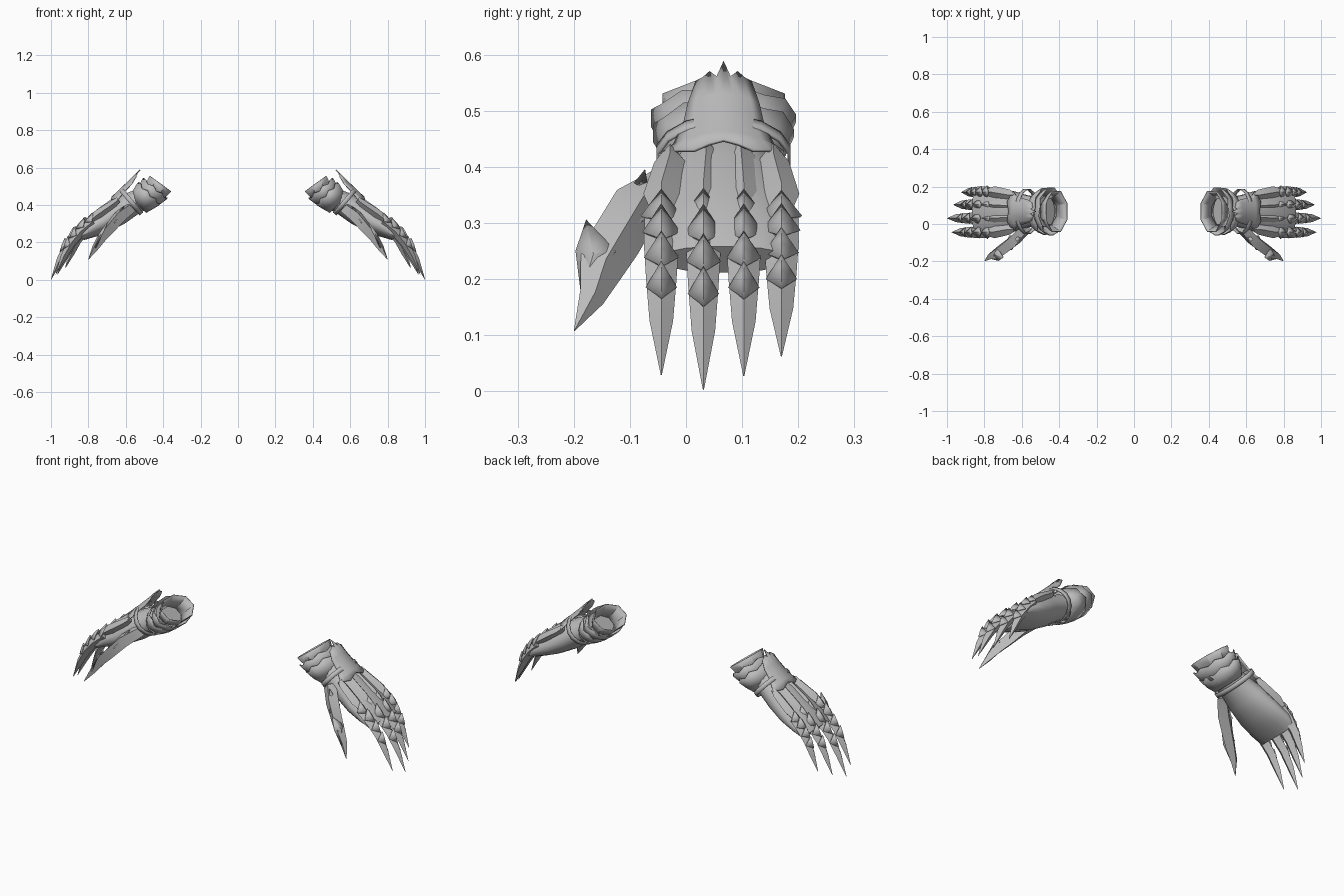
import bpy, math
from mathutils import Vector as V

if "Cube" in bpy.data.objects:
    bpy.data.objects.remove(bpy.data.objects["Cube"])

steel = bpy.data.materials.new("grey steel")
steel.diffuse_color = (0.5, 0.5, 0.5, 1)
steel.use_nodes = True
steel.node_tree.nodes["Principled BSDF"].inputs["Base Color"].default_value = steel.diffuse_color
CY = 0.067                      # middle of the hand across y


def make(name, verts, faces, thick=0, angle=30):
    """Mesh object, mirrored into the second gauntlet."""
    me = bpy.data.meshes.new(name)
    me.from_pydata([tuple(v) for v in verts], [], faces)
    me.materials.append(steel)
    ob = bpy.data.objects.new(name, me)
    bpy.context.collection.objects.link(ob)
    bpy.ops.object.select_all(action='DESELECT')
    bpy.context.view_layer.objects.active = ob
    ob.select_set(True)
    bpy.ops.object.mode_set(mode='EDIT')
    bpy.ops.mesh.select_all(action='SELECT')
    bpy.ops.mesh.normals_make_consistent(inside=False)
    bpy.ops.object.mode_set(mode='OBJECT')
    bpy.ops.object.shade_smooth_by_angle(angle=math.radians(angle))
    if thick:
        ob.modifiers.new("thickness", 'SOLIDIFY').thickness = thick
    ob.modifiers.new("other_hand", 'MIRROR')
    return ob


def loft(name, rings, closed=True, caps=True, **kw):
    n = len(rings[0])
    verts = [p for r in rings for p in r]
    faces = []
    for i in range(len(rings) - 1):
        for j in range(n if closed else n - 1):
            k = (j + 1) % n
            faces.append((i*n + j, i*n + k, (i+1)*n + k, (i+1)*n + j))
    if caps:
        faces += [tuple(range(n)), tuple(range((len(rings)-1)*n, len(rings)*n))]
    return make(name, verts, faces, **kw)


def frame(deg):
    """Forward and outward directions for a downward slope in degrees."""
    a = math.radians(deg)
    return V((math.cos(a), 0, -math.sin(a))), V((math.sin(a), 0, math.cos(a)))


def ring(x, z, deg, ry, rn, n, zig=0):
    f, up = frame(deg)
    pts = []
    for i in range(n):
        t = 2*math.pi*(i + 0.5)/n
        p = V((x, CY, z)) + V((0, 1, 0))*ry*math.cos(t) + up*rn*math.sin(t)
        pts.append(p - f*(zig if i % 2 else 0))
    return pts


# Palm and wrist body
body = [(.47, .465, 46, .085, .066), (.52, .43, 42, .084, .064), (.57, .405, 36, .086, .066),
        (.64, .362, 34, .108, .072), (.72, .31, 34, .126, .064),
        (.79, .272, 36, .132, .052), (.845, .235, 42, .122, .032)]
loft("hand_body", [ring(*b, 16) for b in body], angle=50)

# Flared cuff: three overlapping collars and a lining
collars = [(.415, .513, 54, .118, .078, 0), (.448, .482, 50, .132, .086, .012),
           (.482, .455, 45, .128, .084, .014)]
for i, (x, z, d, ry, rn, zig) in enumerate(collars):
    f, _ = frame(d)
    n = 8 if i == 0 else 16
    e = V((x, 0, z)) + f*.035
    b = V((x, 0, z)) + f*.075
    loft(f"cuff_collar_{i+1}", [ring(x, z, d, ry, rn, n, zig), ring(e.x, e.z, d, ry*.88, rn*.9, n),
                               ring(b.x, b.z, d, ry*.68, rn*.76, n)], caps=False, thick=.005)

# Wrist strap
f, _ = frame(40)
rings = []
for s in (-.012, .012):
    p = V((.572, 0, .418)) + f*s
    rings.append(ring(p.x, p.z, 40, .122, .088, 16))
loft("wrist_strap", rings, caps=False, thick=.006)

# Wrist guard with spiked rear edge and scalloped front edge
rows = [(.555, .562, .05, .012), (.585, .53, .064, .022), (.62, .497, .072, .025),
        (.655, .463, .09, .03), (.685, .437, .108, .034)]
back = [0, .004, .016, 0, .04, 0, .016, .004, 0]
front = [.025, .012, 0, .01, .018, .01, 0, .012, .025]
f, up = frame(42)
grid = []
for i, (x, z, w, drop) in enumerate(rows):
    line = []
    for j in range(9):
        u = j/4 - 1
        p = V((x, CY + u*w, z)) - up*drop*u*u
        if i == 0:
            p -= f*back[j]
        if i == 4:
            p -= f*front[j]
        line.append(p)
    grid.append(line)
loft("wrist_guard", grid, closed=False, caps=False, thick=.006, angle=45)


def tent(name, path, **kw):
    """Ridged bar: path of (x, y, z ridge, half width, depth, slope)."""
    rings = []
    for x, y, z, w, d, deg in path:
        _, n = frame(deg)
        c = V((x, y, z))
        side = V((0, w, 0))
        rings.append([c, c + side - n*d*.5, c - n*d, c - side - n*d*.5])
    loft(name, rings, angle=20, **kw)


def kite(name, spike, left, right, nose, mid):
    """Pointed scale: four corners folded over a middle ridge point."""
    make(name, [spike, left, nose, right, mid],
         [(0, 1, 4), (1, 2, 4), (2, 3, 4), (3, 0, 4)], thick=.005, angle=10)


# Fingers: root y, reach in x, drop in z
spine = [(.79, .332, .030, .05, 36), (.865, .275, .031, .052, 42), (.925, .2, .027, .044, 54),
         (.968, .115, .021, .034, 66), (1.0, .003, .001, .002, 74)]
fingers = [(-.044, .88, .92), (.031, 1, 1), (.103, .84, .925), (.17, .64, .82)]
for k, (y, kx, kz) in enumerate(fingers, 1):
    def at(x, z):
        return .79 + (x - .79)*kx, .332 - (.332 - z)*kz

    tent(f"finger_{k}_claw", [(at(x, z)[0], y, at(x, z)[1], w, d, a) for x, z, w, d, a in spine])

    # Ridged plate over the back of the hand
    yb = CY + (y - CY)*.86
    tent(f"hand_back_plate_{k}", [(.648, yb, .452 - abs(yb - CY)*.12, .012, .03, 36),
                                 (.675, yb, .436 - abs(yb - CY)*.12, .028, .04, 36),
                                 (.76, y, .372, .032, .05, 36), (.815, y, .318, .012, .03, 38)])

    # Overlapping scales, each with a raised rear spike
    scales = [(.765, .352, .037, .075, 36), (.815, .325, .034, .085, 40),
              (.872, .274, .031, .075, 50), (.917, .217, .028, .075, 58)]
    for m, (x, z, w, length, a) in enumerate(scales, 1):
        px, pz = at(x, z)
        f, n = frame(a)
        c = V((px, y, pz))
        s = V((0, w, 0))
        side = c + f*length*.5*kz - n*.022
        kite(f"finger_{k}_scale_{m}", c + n*.012, side - s, side + s,
             c + f*length*kz - n*.004, c + f*length*.5*kz + n*.006)

# Thumb: flattened tapering claw set off to the front side
thumb = [(.575, -.02, .385, .03, .035), (.635, -.085, .335, .045, .036), (.69, -.125, .268, .046, .03),
         (.73, -.152, .222, .042, .026), (.765, -.168, .168, .024, .018), (.80, -.199, .108, .001, .001)]
wide = V((.1, -.8, .5)).normalized()
deep = V((.75, .35, .5)).normalized()
rings = []
for x, y, z, w, d in thumb:
    c = V((x, y, z))
    rings.append([c + wide*w, c + deep*d, c - wide*w, c - deep*d])
loft("thumb_claw", rings, angle=25)
kite("thumb_scale", V((.70, -.178, .306)), V((.725, -.197, .25)), V((.735, -.125, .25)),
     V((.765, -.187, .17)), V((.745, -.165, .245)))
kite("thumb_base_scale", V((.61, -.073, .396)), V((.655, -.14, .312)), V((.665, -.06, .32)),
     V((.71, -.135, .255)), V((.67, -.1, .325)))
